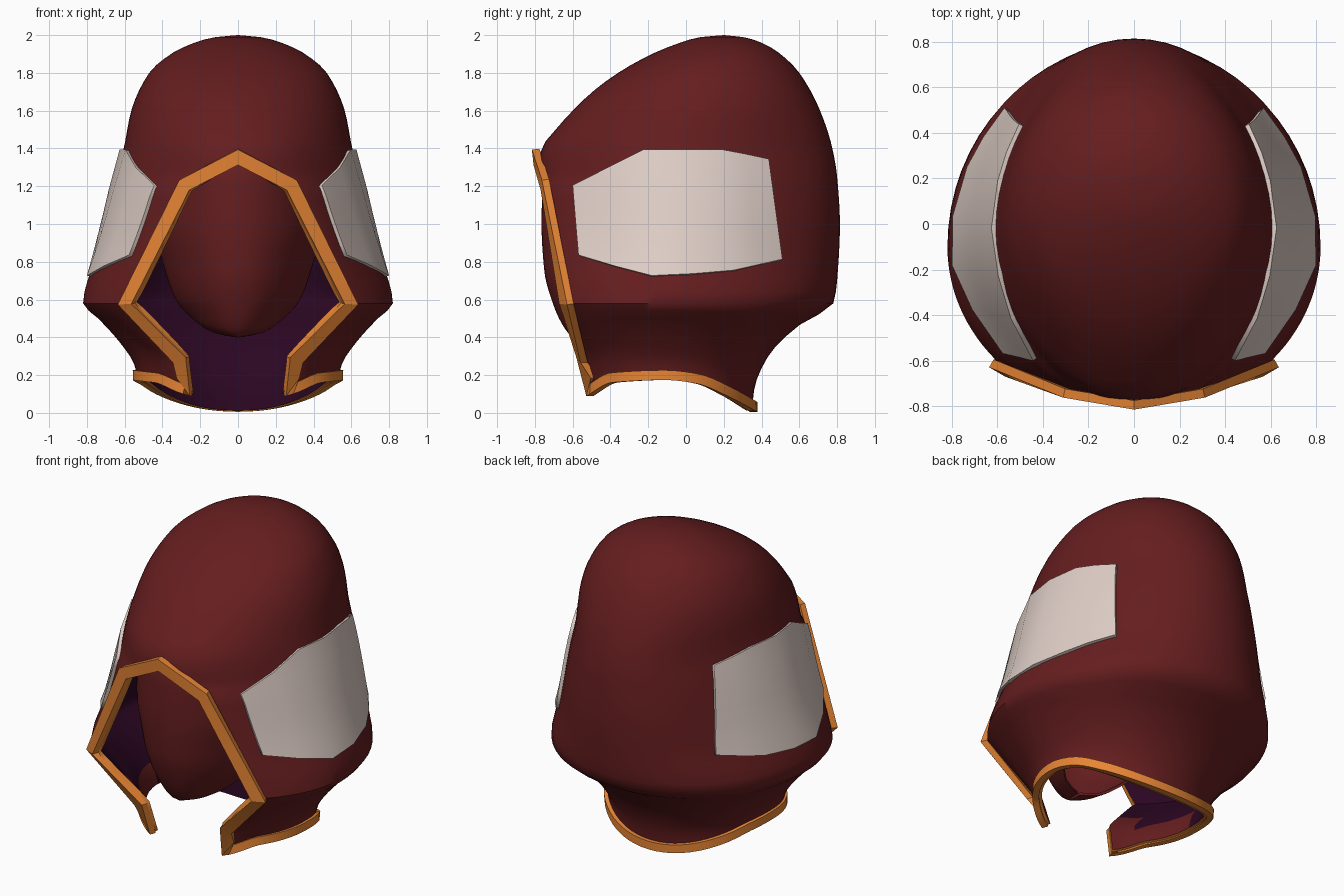
import bpy, bmesh, math
from mathutils import Vector

if "Cube" in bpy.data.objects:
    bpy.data.objects.remove(bpy.data.objects["Cube"])


def material(name, rgb):
    m = bpy.data.materials.new(name)
    m.use_nodes = True
    color = (*rgb, 1.0)
    m.diffuse_color = color
    m.node_tree.nodes["Principled BSDF"].inputs["Base Color"].default_value = color
    return m


RED = material("dark_red", (0.13, 0.0125, 0.0135))
PURPLE = material("dark_purple", (0.024, 0.002, 0.016))
ORANGE = material("orange", (0.8, 0.235, 0.035))
PALE = material("pale_grey", (0.74, 0.62, 0.57))


def linear(points, x):
    if x <= points[0][0]:
        return points[0][1]
    for (x0, v0), (x1, v1) in zip(points, points[1:]):
        if x <= x1:
            return v0 + (v1 - v0) * (x - x0) / (x1 - x0)
    return points[-1][1]


def smooth(points, x):
    """Monotone cubic interpolation through profile points."""
    slopes = [(b[1] - a[1]) / (b[0] - a[0]) for a, b in zip(points, points[1:])]
    tangents = [slopes[0]]
    for a, b in zip(slopes, slopes[1:]):
        tangents.append(2 * a * b / (a + b) if a * b > 0 else 0)
    tangents.append(slopes[-1])
    x = min(max(x, points[0][0]), points[-1][0])
    for i, ((x0, v0), (x1, v1)) in enumerate(zip(points, points[1:])):
        if x <= x1:
            h = x1 - x0
            t = (x - x0) / h
            return ((1 + 2 * t) * (1 - t) ** 2 * v0 + t * (1 - t) ** 2 * h * tangents[i]
                    + t * t * (3 - 2 * t) * v1 + t * t * (t - 1) * h * tangents[i + 1])


# Hood profiles, each as (height, value)
CREST, HEM, APEX, TOP = 0.58, 0.195, 1.32, 2.0
WIDTH = [(HEM, .53), (.272, .55), (.387, .63), (.503, .74), (CREST, .82), (.8, .765), (1, .71),
         (1.2, .66), (1.4, .605), (1.6, .565), (1.8, .47), (1.9, .355), (1.96, .23), (1.99, .115), (TOP, .0001)]
BACK = [(HEM, .35), (.272, .36), (.387, .43), (.503, .6), (.56, .75), (CREST, .78), (.7, .8), (1, .815),
        (1.25, .8), (1.4, .775), (1.6, .71), (1.8, .6), (1.9, .5), (1.96, .4), (1.99, .3), (TOP, .2001)]
FRONT = [(HEM, -.5), (.371, -.56), (CREST, -.645), (1.2, -.745), (APEX, -.78), (1.4, -.765), (1.5, -.69),
         (1.6, -.6), (1.7, -.495), (1.8, -.36), (1.9, -.18), (1.96, -.03), (1.99, .08), (TOP, .1999)]
MIDDLE = [(CREST, -.1), (1.4, -.02), (1.8, .08), (TOP, .2)]
OPENING = [(HEM, .25), (.351, .272), (CREST, .555), (1.185, .255), (APEX, 0)]
HEM_LINE = [(-.5, .095), (-.37, .165), (-.1, .178), (.05, .16), (.2, .095), (.36, .004)]
HOLLOW = [(.6, 0), (.85, .03), (1.35, .03), (1.7, 0)]
COLUMNS = 16


def section(z):
    a, mid = smooth(WIDTH, z), linear(MIDDLE, z)
    xe = linear(OPENING, z)
    reach = (mid - smooth(FRONT, z)) / math.sqrt(1 - (xe / a) ** 2)
    return a, mid, reach, smooth(BACK, z) - mid, math.acos(xe / a)


def hood_x(z, t):
    """Half width at turn t, slightly hollowed before and behind the side."""
    a, _, _, _, start = section(z)
    span = start if t < 0 else math.pi / 2
    return a * math.cos(t) - linear(HOLLOW, z) * math.sin(math.pi * t / span) ** 2


def hood_row(z, n=COLUMNS):
    """Half ring from the front edge round the side to the middle of the back."""
    _, mid, reach, back, start = section(z)
    turns = [-start * (1 - i / n) for i in range(n)] + [math.pi / 2 * i / n for i in range(n + 1)]
    row = []
    for t in turns:
        y = mid + (reach if t < 0 else back) * math.sin(t)
        drop = max(0, (CREST - z) / (CREST - HEM))
        zz = CREST - (CREST - smooth(HEM_LINE, y)) * drop if drop else z
        x = hood_x(z, t)
        row.append(Vector((x if x > .0005 else 0, y, zz)))
    return row


def make_object(name, verts, faces, mats, angle):
    mesh = bpy.data.meshes.new(name)
    mesh.from_pydata(verts, [], faces)
    bm = bmesh.new()
    bm.from_mesh(mesh)
    bmesh.ops.remove_doubles(bm, verts=bm.verts, dist=0.0008)
    bm.to_mesh(mesh)
    bm.free()
    ob = bpy.data.objects.new(name, mesh)
    bpy.context.collection.objects.link(ob)
    for m in mats:
        mesh.materials.append(m)
    bpy.ops.object.select_all(action='DESELECT')
    ob.select_set(True)
    bpy.context.view_layer.objects.active = ob
    bpy.ops.object.shade_smooth_by_angle(angle=math.radians(angle))
    return ob


def sheet(name, rows, mats, thickness, offset, lining=0, rim=0):
    """Mirrored, thickened sheet with crisp borders, lofted through rows of points."""
    n = len(rows[0])
    faces = [(r * n + c, r * n + c + 1, (r + 1) * n + c + 1, (r + 1) * n + c)
             for r in range(len(rows) - 1) for c in range(n - 1)]
    ob = make_object(name, [p for row in rows for p in row], faces, mats, 45)
    bm = bmesh.new()
    bm.from_mesh(ob.data)
    for edge in bm.edges:
        if edge.is_boundary and max(v.co.x for v in edge.verts) > .001:
            edge.smooth = False
    bm.to_mesh(ob.data)
    bm.free()
    mirror = ob.modifiers.new("mirror", 'MIRROR')
    mirror.merge_threshold = 0.001
    solid = ob.modifiers.new("thickness", 'SOLIDIFY')
    solid.thickness, solid.offset = thickness, offset
    solid.material_offset, solid.material_offset_rim = lining, rim
    return ob


# Hood shell with purple lining and orange rim
levels = [HEM + (.351 - HEM) * i / 4 for i in range(4)]
levels += [.351 + (CREST - .351) * i / 6 for i in range(6)]
levels += [CREST + (1.185 - CREST) * i / 10 for i in range(10)]
levels += [1.185, 1.23, 1.275]
levels += [APEX + (TOP - APEX) * math.sin(math.pi / 2 * i / 18) for i in range(19)]
hood = sheet("hood", [hood_row(z) for z in levels], [RED, PURPLE, RED, RED, ORANGE], 0.03, -1, 1, 4)

# The lining turns red along the front flaps
for face in hood.data.polygons:
    row, column = divmod(face.index, 2 * COLUMNS)
    if (row < 3 and column < COLUMNS) or (row < 6 and column < 4):
        face.material_index = 2

# Face mask inside the opening
MASK_WIDTH = [(.4, .01), (.42, .12), (.49, .23), (.6, .33), (.8, .4), (1, .45), (1.45, .46)]
MASK_FRONT = [(.4, -.59), (.43, -.63), (.58, -.705), (.75, -.75), (1, -.765), (1.25, -.755), (1.45, -.66)]
MASK_BACK = [(.4, -.5), (.53, -.3), (.8, -.25), (1.45, -.2)]


def mask_row(z, n=14):
    w, f, b = smooth(MASK_WIDTH, z), smooth(MASK_FRONT, z), linear(MASK_BACK, z)
    turns = [math.pi / 2 * i / n for i in range(n + 1)]
    return [Vector((w * math.sin(t), b + (f - b) * math.cos(t) ** 1.3, z)) for t in turns]


sheet("face_mask", [mask_row(.4 + 1.05 * (i / 24) ** 1.5) for i in range(25)], [RED], 0.015, -1)

# Side plates that follow the hood in flat panels
PLATE_TOP = [(-.59, 1.2), (-.22, 1.39), (.2, 1.39), (.43, 1.34)]
PLATE_BOTTOM = [(-.56, .83), (-.2, .72), (.2, .74), (.5, .81)]
PANELS = [0, .18, .36, .56, .76, .88, 1]


def plate_point(u, v):
    y_low, y_high = -.56 + 1.06 * u, -.59 + 1.02 * u
    z_low, z_high = linear(PLATE_BOTTOM, y_low), linear(PLATE_TOP, y_high)
    y, z = y_low + (y_high - y_low) * v, z_low + (z_high - z_low) * v
    _, mid, reach, back, _ = section(z)
    turn = math.asin((y - mid) / (reach if y < mid else back))
    return Vector((hood_x(z, turn), y, z))


sheet("side_plates", [[plate_point(u, r / 6) for u in PANELS] for r in range(7)], [PALE], 0.04, 0)

# Trim lying on the hood round the face opening and the hem
half = [hood_row(z)[0] for z in (APEX, 1.185, CREST, .351)] + hood_row(HEM)
path = half + [Vector((-p.x, p.y, p.z)) for p in reversed(half[1:-1])]
count = len(path)
verts, faces = [], []
for i, p in enumerate(path):
    on_hem = p.y > -.495
    out = Vector((p.x, p.y * 1.5, -.12 if p.z > .3 else 0)).normalized()
    before = (p - path[i - 1]).normalized().cross(out).normalized()
    after = (path[(i + 1) % count] - p).normalized().cross(out).normalized()
    side = (before + after) / (1 + before.dot(after))
    rim, cover = side * .004, side * (-.048 if on_hem else -.068)
    depth = out * -.012
    verts += [p + rim + out * .028, p + cover + out * .028, p + cover + depth, p + rim + depth]
    j = (i + 1) % count
    faces += [(4 * i + k, 4 * i + (k + 1) % 4, 4 * j + (k + 1) % 4, 4 * j + k) for k in range(4)]
trim = make_object("trim", verts, faces, [ORANGE], 30)
bm = bmesh.new()
bm.from_mesh(trim.data)
bmesh.ops.recalc_face_normals(bm, faces=bm.faces)
bm.to_mesh(trim.data)
bm.free()
